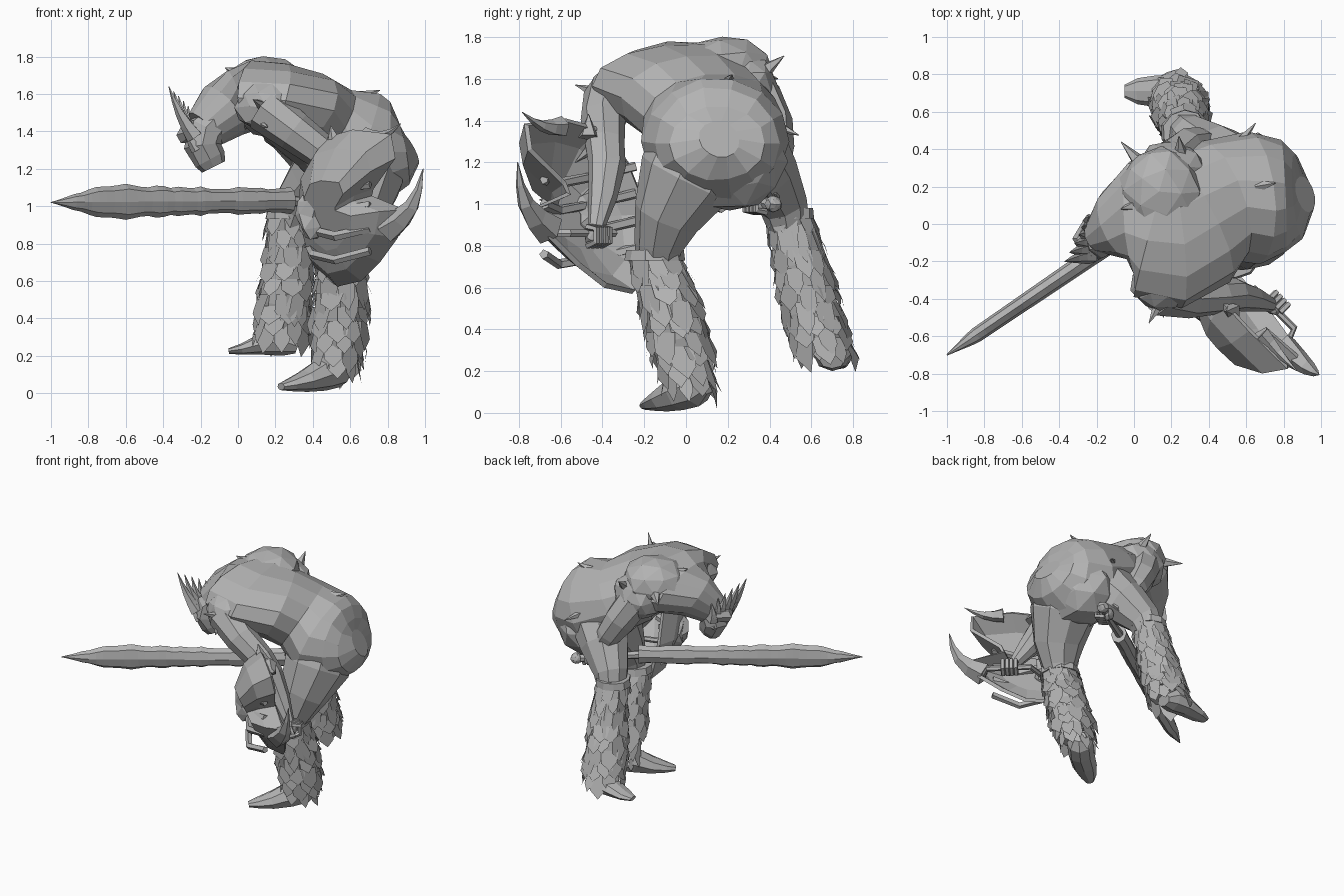
import bpy, bmesh, math, random
from mathutils import Vector

random.seed(4)
cube = bpy.data.objects.get("Cube")
if cube:
    bpy.data.objects.remove(cube)

grey = bpy.data.materials.new("plain_grey")
grey.use_nodes = True
grey.diffuse_color = (.45, .45, .45, 1)
grey.node_tree.nodes["Principled BSDF"].inputs["Base Color"].default_value = (.45, .45, .45, 1)

X, Y, Z = Vector((1, 0, 0)), Vector((0, 1, 0)), Vector((0, 0, 1))


def finish(name, bm, recalc=True):
    if recalc:
        bmesh.ops.recalc_face_normals(bm, faces=bm.faces)
    mesh = bpy.data.meshes.new(name)
    bm.to_mesh(mesh)
    bm.free()
    mesh.materials.append(grey)
    obj = bpy.data.objects.new(name, mesh)
    bpy.context.collection.objects.link(obj)
    return obj


def frame(points, i, up):
    """Side and up axes of a ring that faces along the path."""
    tangent = (points[min(i + 1, len(points) - 1)] - points[max(i - 1, 0)]).normalized()
    side = tangent.cross(up).normalized()
    return side, side.cross(tangent)


def loft(name, rings, sides=8, up=Z, jitter=0.0):
    """Closed tube through rings of (x, y, z, side radius, up radius)."""
    bm = bmesh.new()
    points = [Vector(r[:3]) for r in rings]
    loops = []
    for i, ring in enumerate(rings):
        side, upward = frame(points, i, up)
        loop = []
        for k in range(sides):
            a = math.tau * k / sides
            grow = 1 + random.uniform(-jitter, jitter)
            offset = side * math.cos(a) * ring[3] + upward * math.sin(a) * ring[-1]
            loop.append(bm.verts.new(points[i] + offset * grow))
        loops.append(loop)
    for low, high in zip(loops, loops[1:]):
        for k in range(sides):
            n = (k + 1) % sides
            bm.faces.new((low[k], low[n], high[n], high[k]))
    bm.faces.new(loops[0])
    bm.faces.new(loops[-1])
    return finish(name, bm)


def blob(name, centre, size, jitter=.01):
    """Faceted ellipsoid for muscle masses."""
    bm = bmesh.new()
    bmesh.ops.create_icosphere(bm, subdivisions=2, radius=1)
    for v in bm.verts:
        v.co = [c + p * s + random.uniform(-jitter, jitter) for c, p, s in zip(centre, v.co, size)]
    return finish(name, bm)


def spike(name, base, tip, radius, bend=(0, 0, 0)):
    """Curved horn that narrows to a point."""
    a, b, c = Vector(base), Vector(tip), Vector(bend)
    rings = []
    for i in range(5):
        t = i / 4
        p = a.lerp(b, t) + c * math.sin(math.pi * t)
        rings.append((*p, radius * (1 - t) + .002))
    up = Y if abs((b - a).normalized().y) < .8 else X
    return loft(name, rings, 5, up)


def fur(name, rings, rows, count):
    """Overlapping pointed tufts hanging around a leg."""
    bm = bmesh.new()
    points = [Vector(r[:3]) for r in rings]
    for row in range(rows):
        f = row / (rows - 1) * (len(rings) - 1)
        i = min(int(f), len(rings) - 2)
        centre = points[i].lerp(points[i + 1], f - i)
        radius = rings[i][3] + (rings[i + 1][3] - rings[i][3]) * (f - i)
        down = (points[i + 1] - points[i]).normalized()
        for k in range(count):
            a = math.tau * (k + row % 2 / 2 + random.uniform(-.25, .25)) / count
            out = Vector((math.cos(a), math.sin(a), 0))
            across = Vector((-out.y, out.x, 0)) * radius * random.uniform(.3, .5)
            length = random.uniform(.09, .18)
            top = centre + out * radius
            mid = top + down * length * .6 + out * random.uniform(.01, .03)
            tip = top + down * length + out * random.uniform(0, .045)
            corners = (top - across, mid - across, tip, mid + across * .8, top + across)
            face = bm.faces.new([bm.verts.new(p) for p in corners])
            face.normal_update()
            if face.normal.dot(out) < 0:
                face.normal_flip()
    return finish(name, bm, False)


def hand(name, centre, axis, reach):
    """Fist: a palm and four fingers wrapped around a grip."""
    c, axis, reach = Vector(centre), Vector(axis).normalized(), Vector(reach).normalized()
    curl = axis.cross(reach)
    blob(name + "_palm", c, (.05, .05, .05), .006)
    for k in range(4):
        root = c + axis * (k - 1.5) * .03
        path = (root + curl * .04, root + reach * .06 + curl * .03,
                root + reach * .06 - curl * .03, root - curl * .05)
        loft(f"{name}_finger_{k}", [(*p, .017) for p in path], 5, axis)


# Hunched body
loft("torso", [
    (.915, .16, 1.31, .1, .1), (.88, .15, 1.29, .23, .18), (.8, .15, 1.29, .3, .27), (.64, .14, 1.3, .355, .325),
    (.46, .12, 1.42, .34, .245), (.33, .03, 1.51, .38, .23), (.2, -.02, 1.565, .44, .21), (.1, 0, 1.58, .41, .2),
    (.01, .03, 1.56, .32, .18), (-.08, -.01, 1.51, .2, .16), (-.18, -.06, 1.41, .1, .12)], 14, Z, .02)
blob("back_hump", (.14, .17, 1.63), (.23, .25, .175))
blob("right_shoulder", (.16, -.32, 1.53), (.18, .15, .14))
blob("left_shoulder", (.2, .3, 1.55), (.19, .14, .17))
blob("seat", (.66, .2, 1.21), (.22, .28, .25))

# Head and crest
loft("head", [
    (-.1, -.05, 1.46, .1, .09), (-.17, -.07, 1.4, .11, .11), (-.19, -.08, 1.32, .11, .1),
    (-.15, -.08, 1.25, .08, .09), (-.13, -.08, 1.21, .05, .07)], 8, X, .04)
loft("brow", [(-.24, -.18, 1.4, .03), (-.28, -.08, 1.38, .05), (-.23, .03, 1.4, .03)], 6)
for k in range(6):
    s = k / 5
    spike(f"crest_spike_{k}", (-.23, -.17 + .18 * s, 1.37),
          (-.37 + .13 * s, -.2 + .24 * s, 1.64 - .13 * s), .045, (-.01, 0, -.01))
for k in range(3):
    spike(f"cheek_spike_{k}", (-.22, -.15 + .07 * k, 1.3), (-.32 + .03 * k, -.17 + .07 * k, 1.46 - .05 * k), .03)

# Thorns growing from the skin
thorns = [((.02, .34, 1.62), (-.07, .44, 1.6)), ((.14, -.42, 1.53), (.08, -.53, 1.57)),
          ((.55, .42, 1.38), (.65, .54, 1.33)), ((.25, .38, 1.64), (.24, .47, 1.71)),
          ((.66, .2, 1.58), (.76, .22, 1.62)), ((.0, .1, 1.71), (-.07, .08, 1.74)),
          ((.1, -.38, 1.46), (.16, -.5, 1.42))]
for k, (base, tip) in enumerate(thorns):
    spike(f"thorn_{k}", base, tip, .035)

# Legs: thighs, furry shins, cuffs and feet
loft("right_thigh", [(.64, .09, 1.3, .24), (.65, .01, 1.12, .24, .23), (.61, -.09, .94, .17, .18),
                     (.57, -.13, .8, .12, .13), (.55, -.14, .72, .1)], 9, X, .03)
loft("left_thigh", [(.56, .25, 1.3, .22), (.42, .38, 1.14, .17), (.3, .47, 1.0, .12),
                    (.27, .5, .88, .1)], 9, X, .03)
shins = {
    "right": [(.54, -.15, .76, .115), (.55, -.09, .56, .135), (.54, -.04, .36, .135), (.53, 0, .19, .105)],
    "left": [(.27, .49, .96, .1), (.27, .55, .72, .125), (.25, .6, .5, .135), (.24, .64, .36, .125)]}
for side, rings in shins.items():
    loft(side + "_shin", rings, 9, X)
    fur(side + "_fur", rings, 9, 9)
    x, y, z, r = rings[0]
    loft(side + "_knee_cuff", [(x, y, z + .02, r + .02), (x, y, z - .03, r + .025)], 10, X, .05)
loft("right_foot", [(.58, .1, .13, .05, .04), (.53, .05, .13, .09, .1), (.45, -.03, .1, .09, .09),
                    (.36, -.1, .065, .085, .06), (.28, -.16, .045, .06, .035), (.23, -.2, .035, .03, .02)], 8)
loft("left_foot", [(.32, .7, .25, .06, .04), (.24, .7, .28, .09, .08), (.12, .71, .26, .085, .055),
                   (.02, .71, .235, .07, .03), (-.05, .71, .225, .035, .015)], 8)

# Arms
loft("right_arm", [(.14, -.36, 1.52, .13), (.3, -.4, 1.4, .11), (.46, -.39, 1.28, .095), (.54, -.38, 1.18, .09),
                   (.63, -.4, 1.03, .07), (.73, -.43, .88, .04)], 8, Y, .06)
loft("left_arm", [(.2, .33, 1.52, .12), (.28, .4, 1.38, .11), (.35, .42, 1.27, .095), (.43, .42, 1.15, .075),
                  (.52, .4, 1.03, .045)], 8, Y, .06)
spike("right_elbow_thorn", (.45, -.45, 1.27), (.42, -.53, 1.2), .03)
hand("right_hand", (.75, -.44, .85), (1, -1, 0), (1, 1, 0))
hand("left_hand", (.55, .36, 1.0), (3, 2, 0), (2, -3, 0))

# Jagged sword
hilt, point = Vector((.28, .17, 1.03)), Vector((-1, -.7, 1.02))
blade = []
for k in range(33):
    t = k / 32
    width = (.066 + .024 * math.sin(math.pi * t ** 2.4)) * min(1, (1 - t) * 5 + .03)
    width *= 1 + random.uniform(-.1, .1)
    blade.append((*hilt.lerp(point, t), .055 * (1 - t * .3) * min(1, (1 - t) * 8 + .1), width))
loft("sword_blade", blade, 8)
loft("sword_grip", [(.26, .16, 1.03, .03), (.5, .32, 1.01, .025), (.62, .41, 1.0, .03)], 7)
blob("sword_pommel", (.63, .42, 1.0), (.04, .04, .04), .004)


def on_shield(u, z, depth):
    """Shield plane runs diagonally; depth points to the holder."""
    h = math.sqrt(.5)
    return Vector(((u + depth) * h, (depth - u) * h, z))


# Bowl-shaped bone shield, its rim nearer the holder at the bottom
rim = [(1.14, .98), (.9, 1.05), (.92, 1.1), (1.12, 1.26), (1.12, 1.38), (.84, 1.4), (.64, 1.36), (.47, 1.2),
       (.38, .95), (.42, .68), (.56, .58), (.74, .61), (.9, .71), (1.06, .84)]
bm = bmesh.new()
layers = []
for scale, dish in ((1, 0), (.8, .11), (.45, .18)):
    layers.append([bm.verts.new(on_shield(.74 + (u - .74) * scale, .92 + (z - .92) * scale,
                                          .2 - .2 * (z - .58) - dish)) for u, z in rim])
for outer, inner in zip(layers, layers[1:]):
    for k in range(len(rim)):
        n = (k + 1) % len(rim)
        bm.faces.new((outer[k], outer[n], inner[n], inner[k]))
bm.faces.new(layers[-1])
shield = finish("shield", bm)
thick = shield.modifiers.new("thickness", "SOLIDIFY")
thick.thickness = .025
thick.offset = 0

# Shield horns, ribs, boss and handle
spike("shield_lower_horn", on_shield(1.03, .88, .1), on_shield(1.27, 1.2, .13), .08, on_shield(.05, -.04, 0))
spike("shield_upper_horn", on_shield(.9, 1.37, .06), on_shield(1.17, 1.44, .06), .05, on_shield(0, -.03, 0))
spike("shield_crest", on_shield(.7, 1.32, .04), on_shield(.68, 1.43, .02), .05)
for k in range(4):
    z = .74 + k * .13
    path = [on_shield(u, z + drop, d) for u, drop, d in
            ((.44, .05, .1), (.6, 0, -.03), (.8, -.03, -.06), (.98, .02 - k * .01, .02))]
    loft(f"shield_rib_{k}", [(*p, .025) for p in path], 5, Z, .15)
blob("shield_boss", on_shield(.6, .95, -.04), (.09, .08, .13), .02)
loft("shield_handle", [(*on_shield(u, .86, d), .02) for u, d in ((.6, .02), (.7, .21), (1.0, .21), (1.04, .1))], 6)
